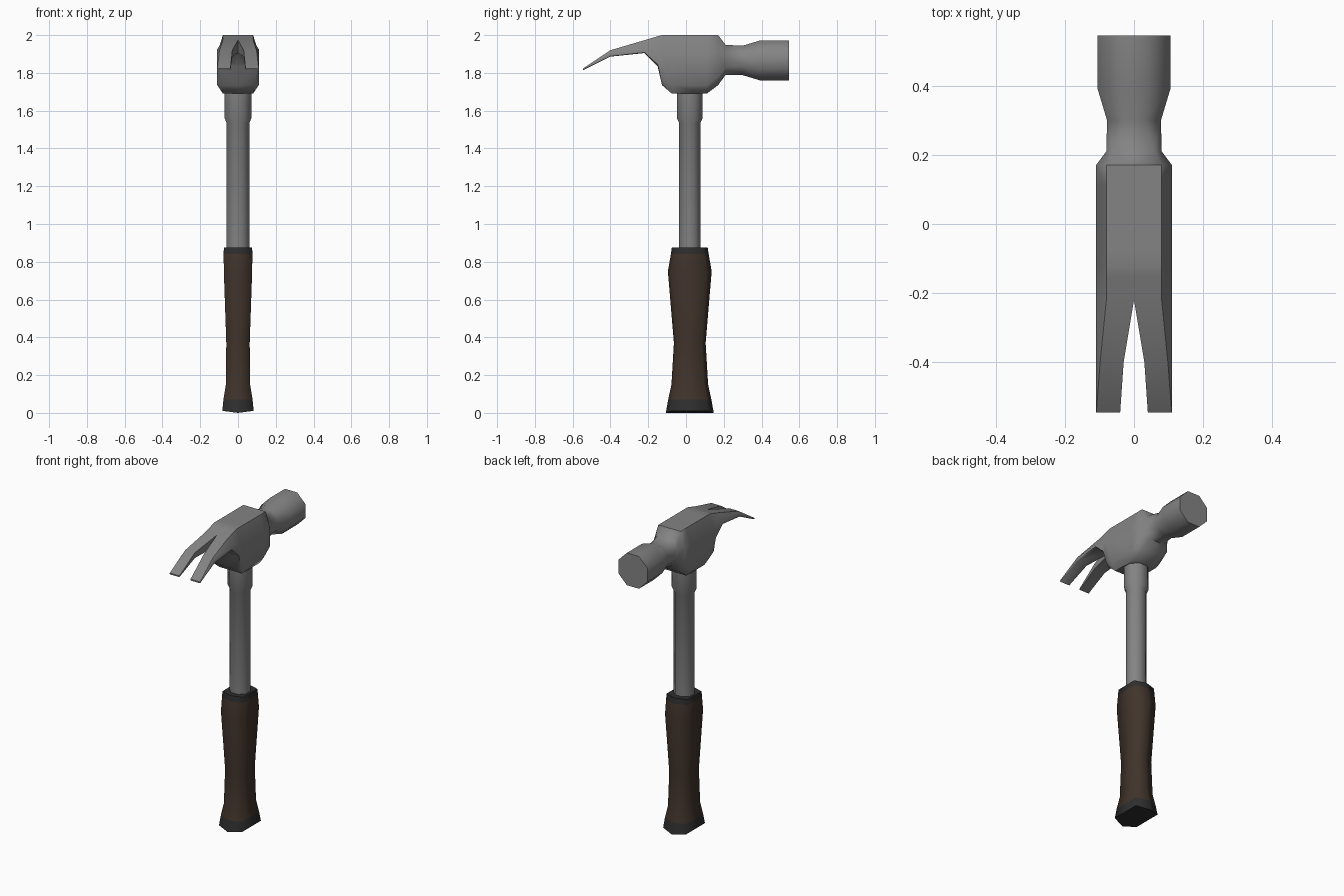
import bpy, bmesh, math

if "Cube" in bpy.data.objects:
    bpy.data.objects.remove(bpy.data.objects["Cube"])


def material(name, rgb):
    m = bpy.data.materials.new(name)
    m.diffuse_color = (*rgb, 1)
    m.use_nodes = True
    m.node_tree.nodes["Principled BSDF"].inputs["Base Color"].default_value = m.diffuse_color
    return m


STEEL = material("steel grey", (0.23, 0.23, 0.23))
BROWN = material("dark brown grip", (0.052, 0.034, 0.024))
BLACK = material("black rubber", (0.027, 0.027, 0.027))


def finish(name, bm, mats, angle, mirror=False):
    if mirror:
        geom = bm.verts[:] + bm.edges[:] + bm.faces[:]
        bmesh.ops.mirror(bm, geom=geom, axis='X', merge_dist=0.0005)
        bmesh.ops.remove_doubles(bm, verts=bm.verts[:], dist=0.0005)
    bmesh.ops.recalc_face_normals(bm, faces=bm.faces[:])
    me = bpy.data.meshes.new(name)
    bm.to_mesh(me)
    bm.free()
    ob = bpy.data.objects.new(name, me)
    bpy.context.collection.objects.link(ob)
    for m in mats:
        me.materials.append(m)
    bpy.ops.object.select_all(action='DESELECT')
    ob.select_set(True)
    bpy.context.view_layer.objects.active = ob
    bpy.ops.object.shade_smooth_by_angle(angle=math.radians(angle))
    return ob


def loft(bm, rings, closed):
    """Skin neighbouring rings of equal length with quads."""
    rows = [[bm.verts.new(p) for p in r] for r in rings]
    n = len(rows[0])
    for a, b in zip(rows, rows[1:]):
        for i in range(n if closed else n - 1):
            j = (i + 1) % n
            bm.faces.new((a[i], a[j], b[j], b[i]))
    return rows


# Head: half sections along y, from claw tip to striking face, then mirrored
# y, slot half width, top x, top z, side x, upper side z, lower side z, bottom x, bottom z
SECTIONS = [
    (-0.545, 0.04, 0.109, 1.823, 0.11, 1.820, 1.817, 0.109, 1.814),
    (-0.40, 0.03, 0.098, 1.920, 0.11, 1.902, 1.889, 0.106, 1.886),
    (-0.22, 0, 0.08, 1.973, 0.11, 1.925, 1.908, 0.10, 1.905),
    (-0.15, 0, 0.08, 1.994, 0.11, 1.91, 1.845, 0.10, 1.835),
    (-0.127, 0, 0.08, 2.0, 0.11, 1.90, 1.765, 0.09, 1.735),
    (-0.075, 0, 0.08, 2.0, 0.11, 1.90, 1.735, 0.08, 1.69),
    (0.11, 0, 0.08, 2.0, 0.11, 1.90, 1.735, 0.08, 1.69),
    (0.17, 0, 0.08, 2.0, 0.11, 1.90, 1.78, 0.075, 1.735),
    (0.21, 0, 0.06, 1.948, 0.08, 1.90, 1.83, 0.05, 1.79),
]
rings = [[(s, y, tz), (tx, y, tz), (sx, y, uz), (sx, y, lz), (bx, y, bz), (s, y, bz)]
         for y, s, tx, tz, sx, uz, lz, bx, bz in SECTIONS]
for y, r in ((0.30, 0.078), (0.39, 0.105), (0.545, 0.105)):   # octagonal neck and poll
    k, c = r * math.tan(math.pi / 8), 1.866
    rings.append([(0, y, c + r), (k, y, c + r), (r, y, c + k),
                  (r, y, c - k), (k, y, c - r), (0, y, c - r)])
bm = bmesh.new()
rows = loft(bm, rings, False)
for a, b in zip(rows[:2], rows[1:3]):          # inner walls of the claw slot
    bm.faces.new((a[5], a[0], b[0], b[5]))
bm.faces.new(rows[0])
bm.faces.new(rows[-1])
finish("hammer_head", bm, [STEEL], 50, mirror=True)
# dissolve the seam of the striking face
me = bpy.data.objects["hammer_head"].data
bm = bmesh.new()
bm.from_mesh(me)
seam = [e for e in bm.edges if all(abs(v.co.x) < 1e-4 and v.co.y > 0.54 for v in e.verts)]
bmesh.ops.dissolve_edges(bm, edges=seam)
bm.to_mesh(me)
bm.free()

CY = 0.02   # handle centre line


# Shaft with its thicker collar, octagonal
bm = bmesh.new()
rings = []
for z, rx, ry in ((0.8, 0.06, 0.056), (1.535, 0.06, 0.056), (1.56, 0.071, 0.068), (1.75, 0.071, 0.068)):
    f = 1 / math.cos(math.pi / 8)
    rings.append([(rx * f * math.cos(a), CY + ry * f * math.sin(a), z)
                  for a in (math.pi / 8 + i * math.pi / 4 for i in range(8))])
rows = loft(bm, rings, True)
bm.faces.new(rows[0])
bm.faces.new(rows[-1])
finish("shaft", bm, [STEEL], 50)

# Grip: stretched hexagon sections, black bands at both ends
GRIP = [(0.0, 0.083, 0.127), (0.072, 0.077, 0.114), (0.15, 0.064, 0.097), (0.37, 0.062, 0.084),
        (0.75, 0.075, 0.116), (0.84, 0.076, 0.10), (0.875, 0.075, 0.095)]
bm = bmesh.new()
rings = []
for z, b, a in GRIP:
    lift = 0.011 if z == 0 else 0              # keel shaped butt
    c = a * 0.76
    rings.append([(0, CY - a, z), (b, CY - c, z + lift), (b, CY + c, z + lift),
                  (0, CY + a, z), (-b, CY + c, z + lift), (-b, CY - c, z + lift)])
rows = loft(bm, rings, True)
v = rows[0]
bm.faces.new((v[0], v[1], v[2], v[3]))
bm.faces.new((v[3], v[4], v[5], v[0]))
bm.faces.new(rows[-1])
for f in bm.faces:
    z = f.calc_center_median().z
    f.material_index = 1 if z < 0.07 or z > 0.84 else 0
finish("grip", bm, [BROWN, BLACK], 75)
